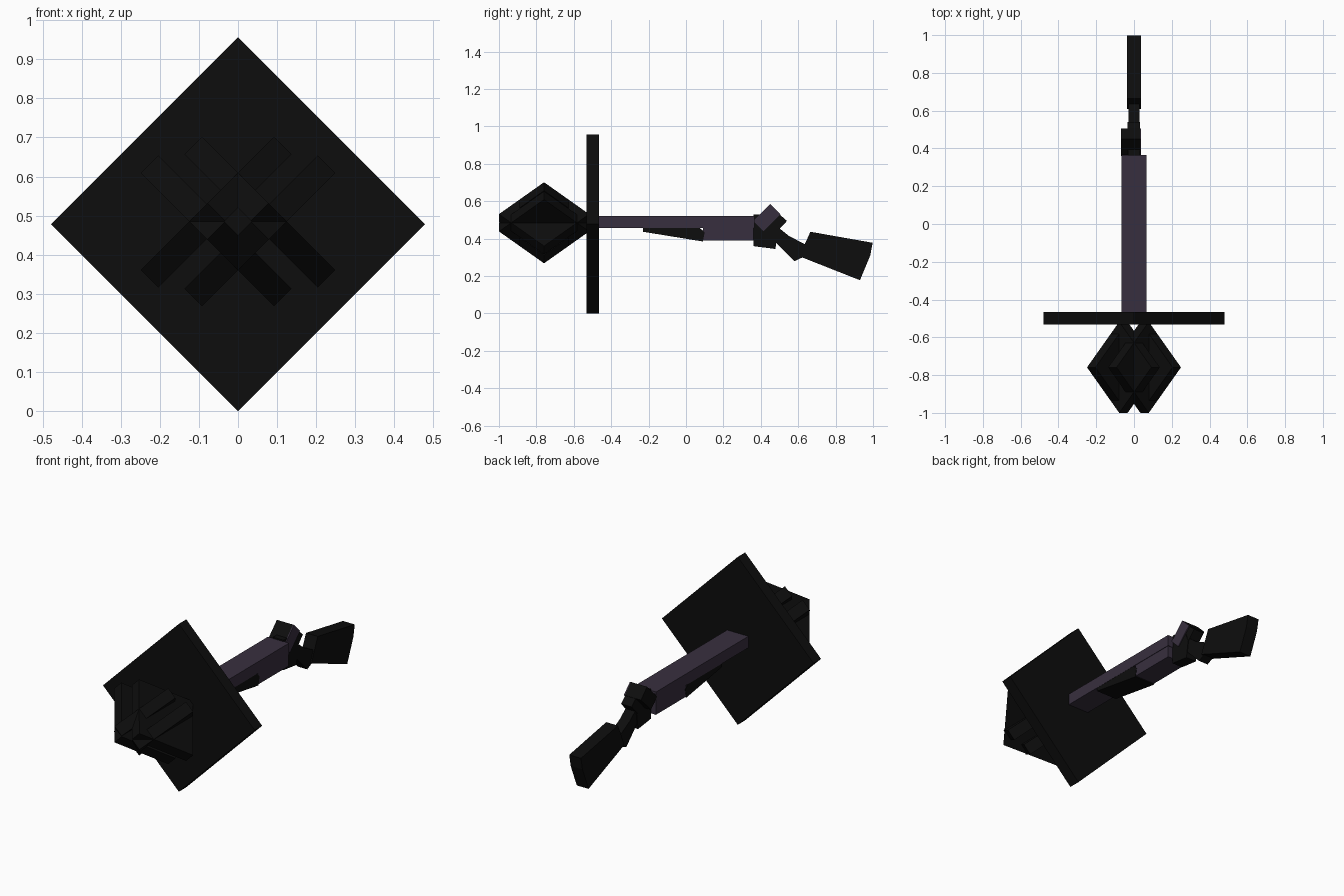
import bpy, bmesh, math
from mathutils import Matrix, Vector

cube = bpy.data.objects.get("Cube")
if cube:
    bpy.data.objects.remove(cube, do_unlink=True)


def material(name, rgb):
    m = bpy.data.materials.new(name)
    m.use_nodes = True
    m.diffuse_color = (*rgb, 1)
    bsdf = m.node_tree.nodes["Principled BSDF"]
    bsdf.inputs["Base Color"].default_value = (*rgb, 1)
    bsdf.inputs["Roughness"].default_value = 0.8
    return m


BLACK = material("charcoal black", (0.004, 0.004, 0.004))
PURPLE = material("dusky purple", (0.039, 0.028, 0.049))


def finish(name, bm, mat):
    bmesh.ops.recalc_face_normals(bm, faces=bm.faces)
    me = bpy.data.meshes.new(name)
    bm.to_mesh(me)
    bm.free()
    me.materials.append(mat)
    ob = bpy.data.objects.new(name, me)
    bpy.context.collection.objects.link(ob)
    return ob


def box(name, x, y, z, mat):
    """Axis-aligned box from (min, max) ranges."""
    bm = bmesh.new()
    bmesh.ops.create_cube(bm, size=1)
    for v in bm.verts:
        v.co = [r[0] + (c + 0.5) * (r[1] - r[0]) for c, r in zip(v.co, (x, y, z))]
    return finish(name, bm, mat)


def slab(name, profile, x0, x1, mat):
    """Side profile of (y, z) points extruded across x."""
    bm = bmesh.new()
    face = bm.faces.new([bm.verts.new((x0, y, z)) for y, z in profile])
    out = bmesh.ops.extrude_face_region(bm, geom=[face])
    for g in out["geom"]:
        if isinstance(g, bmesh.types.BMVert):
            g.co.x = x1
    return finish(name, bm, mat)


def diamond(name, center, normal, side, half, thick, mat):
    """Square plate standing on its corner; side is one diagonal direction."""
    n, a = Vector(normal).normalized(), Vector(side).normalized()
    b, c = n.cross(a), Vector(center)
    bm = bmesh.new()
    ends = []
    for s in (-0.5, 0.5):
        o = c + n * thick * s
        ends.append([bm.verts.new(o + d * half) for d in (a, b, -a, -b)])
    bm.faces.new(ends[0])
    bm.faces.new(ends[1])
    for i in range(4):
        j = (i + 1) % 4
        bm.faces.new((ends[0][i], ends[0][j], ends[1][j], ends[1][i]))
    return finish(name, bm, mat)


# Large guard plate
diamond("guard_plate", (0, -0.499, 0.478), (0, 1, 0), (1, 0, 0), 0.478, 0.067, BLACK)

# Four crossing plates at the muzzle
for sx in (-1, 1):
    for sz in (-1, 1):
        diamond("muzzle_fin", (sx * 0.056, -0.759, 0.485 + sz * 0.024),
                (sx, 0, sz), (sx, 0, -sz), 0.241, 0.063, BLACK)

# Barrel, receiver block and the tilted fore grip
box("barrel", (-0.067, 0.067), (-0.47, 0.365), (0.457, 0.522), PURPLE)
box("receiver", (-0.064, 0.064), (0.09, 0.362), (0.39, 0.458), PURPLE)
slab("fore_grip", [(-0.23, 0.46), (-0.23, 0.437), (0.09, 0.385), (0.1, 0.435), (0.07, 0.46)],
     -0.066, 0.066, BLACK)

# Tilted lock with a coloured side plate
lock = [(0.36, 0.495), (0.45, 0.585), (0.505, 0.53), (0.415, 0.44)]
slab("lock_block", lock, -0.07, 0.032, BLACK)
slab("lock_side_plate", lock, 0.032, 0.038, PURPLE)
slab("hammer", [(0.40, 0.50), (0.46, 0.565), (0.54, 0.495), (0.475, 0.425)],
     -0.035, 0.031, BLACK)

# Trigger housing, grip and shoulder stock
slab("trigger_housing", [(0.362, 0.53), (0.362, 0.36), (0.478, 0.345), (0.492, 0.44), (0.46, 0.53)],
     -0.033, 0.033, BLACK)
slab("grip", [(0.475, 0.475), (0.55, 0.415), (0.645, 0.365), (0.645, 0.31), (0.58, 0.28), (0.475, 0.385)],
     -0.03, 0.03, BLACK)
slab("stock", [(0.665, 0.437), (0.998, 0.378), (0.985, 0.31), (0.93, 0.178), (0.608, 0.305), (0.635, 0.37)],
     -0.037, 0.037, BLACK)
